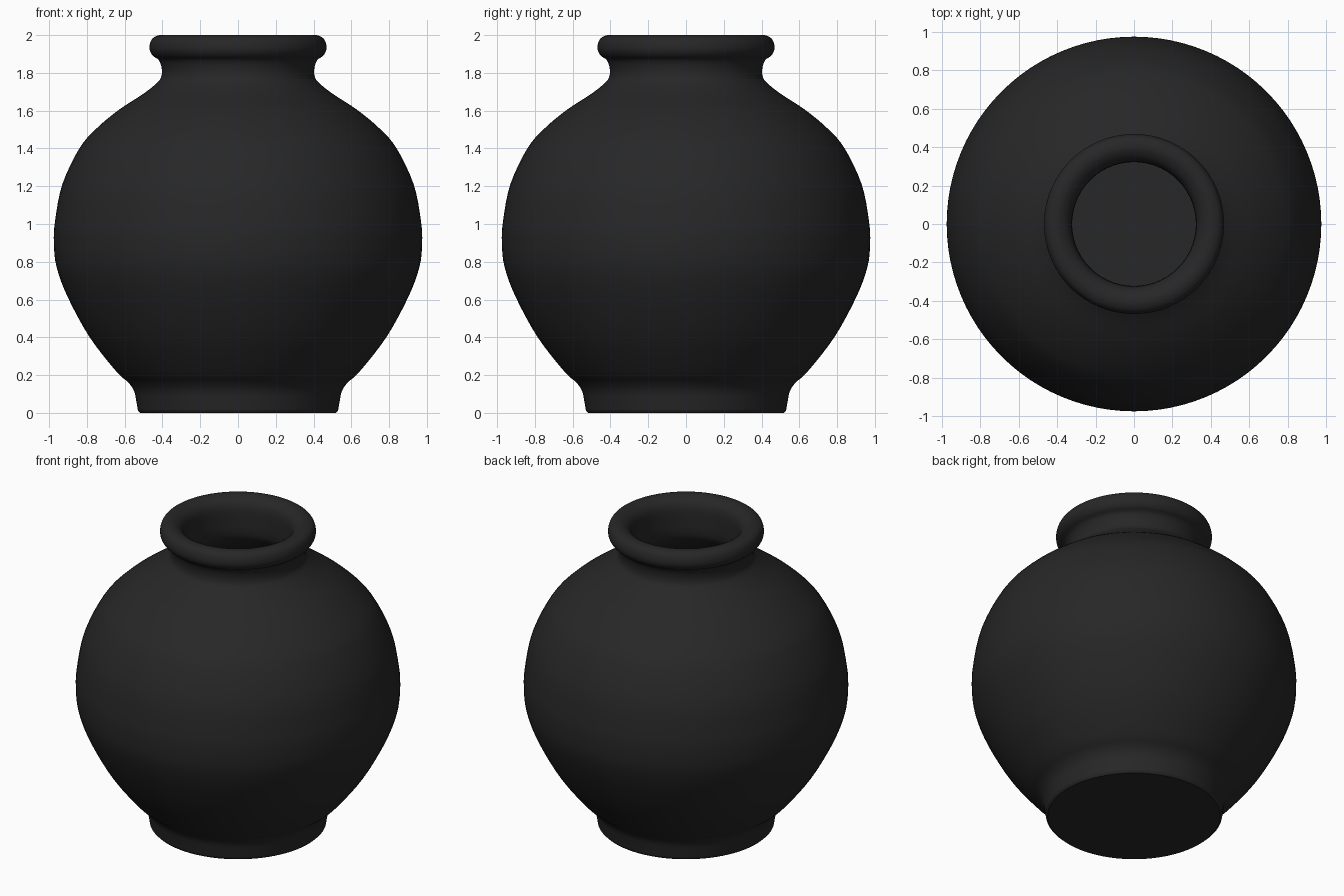
import bpy, bmesh, math

if "Cube" in bpy.data.objects:
    bpy.data.objects.remove(bpy.data.objects["Cube"])

SEGMENTS = 96

# Dark glaze
glaze = bpy.data.materials.new("charcoal_black")
glaze.diffuse_color = (0.02, 0.02, 0.02, 1)
glaze.use_nodes = True
glaze.node_tree.nodes["Principled BSDF"].inputs["Base Color"].default_value = glaze.diffuse_color

# Outer silhouette from foot to lip (radius, height)
outer = [(0.53, 0.012), (0.538, 0.06), (0.55, 0.115), (0.58, 0.16), (0.645, 0.22),
         (0.785, 0.40), (0.90, 0.61), (0.96, 0.77), (0.975, 0.90), (0.968, 1.02),
         (0.93, 1.21), (0.84, 1.40), (0.75, 1.505), (0.63, 1.605), (0.50, 1.69),
         (0.426, 1.75), (0.405, 1.785), (0.405, 1.83), (0.42, 1.868), (0.45, 1.89),
         (0.467, 1.92), (0.466, 1.955), (0.45, 1.985), (0.415, 2.0)]

# Lip, mouth and hollow inside down to the floor
inner = [(0.38, 1.995), (0.345, 1.97), (0.327, 1.93), (0.323, 1.86), (0.325, 1.77),
         (0.35, 1.71), (0.43, 1.64), (0.58, 1.54), (0.69, 1.455), (0.77, 1.36),
         (0.85, 1.19), (0.89, 1.0), (0.895, 0.88), (0.88, 0.77), (0.82, 0.62),
         (0.71, 0.43), (0.58, 0.26), (0.48, 0.16)]


def smooth_path(pts, steps):
    """Catmull-Rom curve through the points."""
    p = [pts[0]] + pts + [pts[-1]]
    out = []
    for i in range(1, len(p) - 2):
        a, b, c, d = p[i - 1:i + 3]
        for s in range(steps):
            t = s / steps
            out.append(tuple(0.5 * (2 * b[k] + (c[k] - a[k]) * t
                       + (2 * a[k] - 5 * b[k] + 4 * c[k] - d[k]) * t * t
                       + (3 * b[k] - a[k] - 3 * c[k] + d[k]) * t ** 3) for k in (0, 1)))
    return out + [pts[-1]]


# Flat base edge, then the smoothed wall
profile = [(0.518, 0.0)] + smooth_path(outer + inner, 4)

bm = bmesh.new()
rings = []
for r, z in profile:
    rings.append([bm.verts.new((r * math.cos(2 * math.pi * i / SEGMENTS),
                                r * math.sin(2 * math.pi * i / SEGMENTS), min(z, 2.0)))
                  for i in range(SEGMENTS)])
for lo, hi in zip(rings, rings[1:]):
    for i in range(SEGMENTS):
        j = (i + 1) % SEGMENTS
        bm.faces.new((lo[i], lo[j], hi[j], hi[i]))
bm.faces.new(rings[0][::-1])   # underside
bm.faces.new(rings[-1])        # inside floor
bmesh.ops.recalc_face_normals(bm, faces=bm.faces)

mesh = bpy.data.meshes.new("vase")
bm.to_mesh(mesh)
bm.free()
mesh.materials.append(glaze)
vase = bpy.data.objects.new("vase", mesh)
bpy.context.collection.objects.link(vase)
bpy.context.view_layer.objects.active = vase
vase.select_set(True)
bpy.ops.object.shade_smooth_by_angle(angle=math.radians(40))
